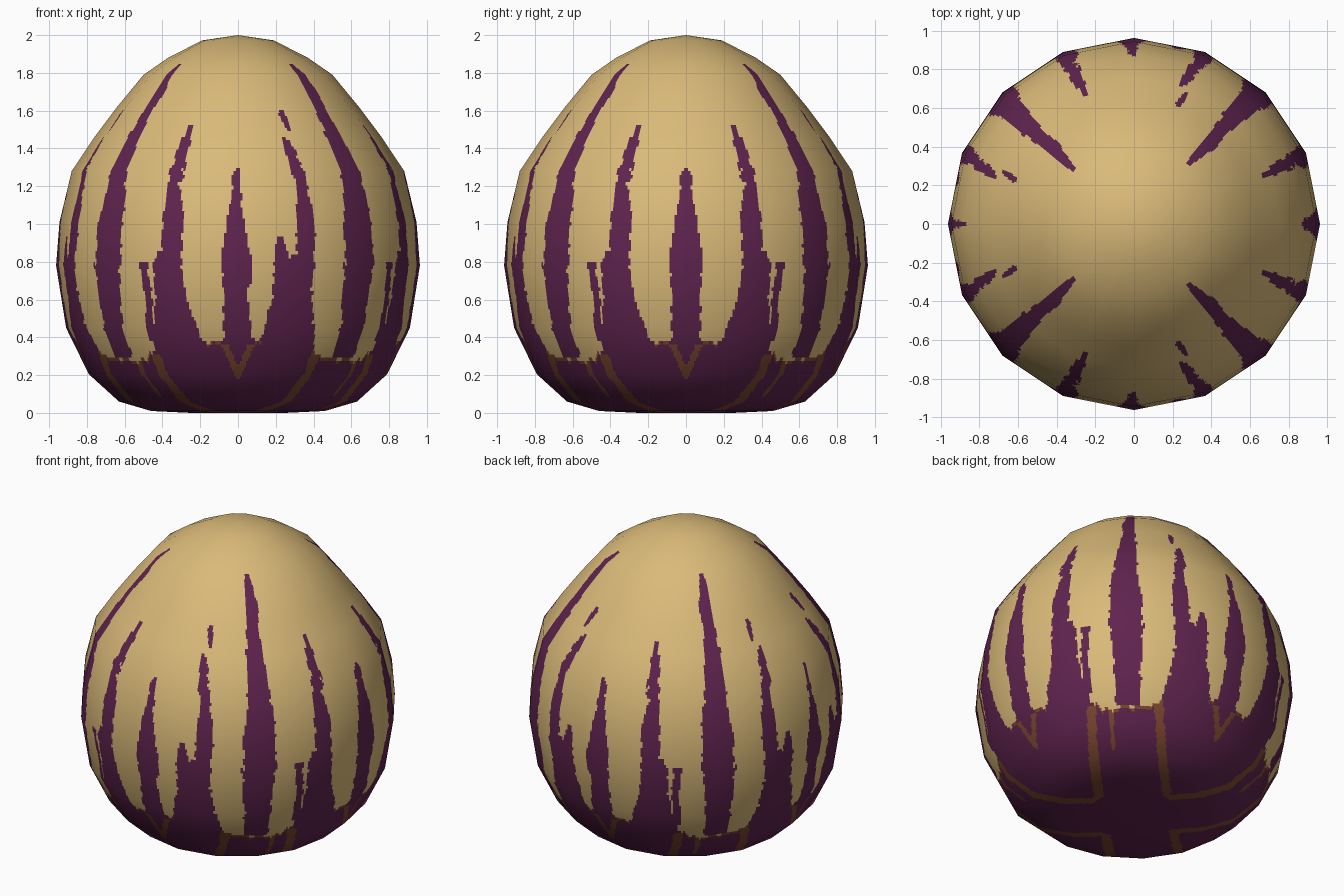
import bpy, math
from mathutils import Vector, noise

if "Cube" in bpy.data.objects:
    bpy.data.objects.remove(bpy.data.objects["Cube"])

SIDES, SUB, STEP = 16, 30, 0.02

# Egg outline: (radius, height) from bottom pole to top pole
PROFILE = [(0, 0), (0.25, 0.0), (0.46, 0.01), (0.63, 0.06), (0.79, 0.205), (0.91, 0.45),
           (0.963, 0.78), (0.945, 1.01), (0.88, 1.28), (0.76, 1.46), (0.64, 1.62),
           (0.50, 1.79), (0.37, 1.88), (0.19, 1.972), (0, 2.0)]

# Drips on one quarter: (height, start angle, end angle), the quarter repeats round the egg
SIDE_DRIP = [(0.3, 0, 8), (0.4, 0, 5.2), (0.6, 0, 4.6), (0.8, 0, 5.4), (1.0, 0, 3.4), (1.2, 0, 2.2), (1.3, 0, 0.8)]
LEFT_DRIP = [(0.3, 9, 33), (0.4, 13, 30.5), (0.6, 17.3, 28.2), (0.8, 18.6, 28.4), (0.87, 18.4, 25.3),
             (1.03, 17.8, 24.8), (1.2, 20, 24.6), (1.4, 19.2, 23.5), (1.53, 19.8, 21.6)]
LEFT_SPUR = [(0.38, 30, 33), (0.6, 29.8, 32.2), (0.79, 30.5, 33.6)]
TALL_DRIP = [(0.3, 42.5, 52), (0.6, 41.8, 53.3), (0.8, 41, 53), (1.0, 41, 53), (1.2, 42, 51),
             (1.4, 43, 51), (1.6, 44.3, 50.5), (1.7, 42.5, 50.5), (1.85, 46, 50)]
RIGHT_DRIP = [(0.3, 60, 83), (0.4, 62.6, 81.8), (0.6, 65.2, 78.6), (0.8, 65, 78.2), (0.84, 64.6, 71),
              (1.0, 64.4, 70.6), (1.2, 66, 69.6), (1.4, 68, 72), (1.46, 70.5, 72.5)]
RIGHT_SPUR = [(0.78, 74, 78), (0.86, 74.2, 78), (0.94, 75.5, 77)]
DROPLET = [(1.49, 67.5, 69), (1.55, 67.5, 70.5), (1.61, 69, 71)]
FRONT_DRIP = [(0.3, 82, 90), (0.4, 84.8, 90), (0.6, 86.8, 90), (0.8, 85, 90), (0.98, 88.2, 90), (1.3, 89.3, 90)]
DRIPS = [SIDE_DRIP, LEFT_DRIP, LEFT_SPUR, TALL_DRIP, RIGHT_DRIP, RIGHT_SPUR, DROPLET, FRONT_DRIP]
# Upper edge of the dark base: (angle, height)
EDGE = [(0, 0.4), (14, 0.36), (30, 0.31), (42, 0.28), (56, 0.28), (65, 0.33), (78, 0.35), (90, 0.40)]


def interp(table, x):
    """Interpolate rows keyed by their first value."""
    for p, q in zip(table, table[1:]):
        if p[0] <= x <= q[0]:
            f = (x - p[0]) / (q[0] - p[0])
            return [u + (v - u) * f for u, v in zip(p[1:], q[1:])]
    return None


def paint(c):
    """0 tan shell, 1 purple drips, 2 brown streaks."""
    t = abs(math.degrees(math.atan2(c.y, c.x))) % 90
    z, r = c.z, math.hypot(c.x, c.y)
    rough = noise.noise((t * 0.7, z * 22, 3.1)) * 1.1
    edge = interp(EDGE, t)[0] + 0.04 * noise.noise((t * 0.35, 7.3, 0.5))
    if z < edge:
        w = r * math.sin(math.radians(t - 45)) + rough * 0.008
        if r > 0.28 and (-0.22 < w < -0.16 or 0.195 < w < 0.25
                         or (-0.08 < w < -0.055 and z > 0.08)):
            return 2
        # chevron on the four axes
        if 0.18 < z < 0.36 and abs(min(t, 90 - t) - (z - 0.2) * 30) < 1.3:
            return 2
    for d in DRIPS:
        span = interp(d, z)
        if span:
            lo = span[0] + (rough if span[0] > 0 else -1)
            hi = span[1] + (rough if span[1] < 90 else 1)
            if lo <= t <= hi:
                return 1
    if z < edge:
        return 2 if z > edge - 0.015 else 1
    return 0


# Outline normals, then fine rows along each straight outline segment
def seg_normal(i):
    (r0, z0), (r1, z1) = PROFILE[i], PROFILE[i + 1]
    return Vector((z1 - z0, r0 - r1)).normalized()


last = len(PROFILE) - 1
pn = [Vector((0, -1))] + [(seg_normal(i - 1) + seg_normal(i)).normalized() for i in range(1, last)] + [Vector((0, 1))]
rows = []
for i in range(last):
    a, b = Vector(PROFILE[i]), Vector(PROFILE[i + 1])
    n = max(1, round((b - a).length / STEP))
    rows += [(a.lerp(b, k / n), pn[i].lerp(pn[i + 1], k / n).normalized()) for k in range(n)]
rows = rows[1:]

# Sixteen-sided shell, finely divided so the paint can follow the faces
cols, half = SIDES * SUB, math.pi / SIDES
verts, normals, faces = [], [], []
for p, n in rows:
    for k in range(cols):
        ang = 2 * math.pi * k / cols
        r = p.x * math.cos(half) / math.cos(ang % (2 * half) - half)
        verts.append((r * math.cos(ang), r * math.sin(ang), p.y))
        normals.append((n.x * math.cos(ang), n.x * math.sin(ang), n.y))
bottom, top = len(verts), len(verts) + 1
verts += [(0, 0, 0), (0, 0, 2)]
normals += [(0, 0, -1), (0, 0, 1)]
end = (len(rows) - 1) * cols
for k in range(cols):
    m = (k + 1) % cols
    faces.append((bottom, m, k))
    faces.append((top, end + k, end + m))
    for j in range(0, end, cols):
        faces.append((j + k, j + m, j + cols + m, j + cols + k))

mesh = bpy.data.meshes.new("egg_shell")
mesh.from_pydata(verts, [], faces)
egg = bpy.data.objects.new("egg_shell", mesh)
bpy.context.collection.objects.link(egg)

for name, col in (("tan_shell", (0.70, 0.49, 0.19, 1)),
                  ("purple_drips", (0.115, 0.017, 0.077, 1)),
                  ("brown_streaks", (0.21, 0.065, 0.03, 1))):
    mat = bpy.data.materials.new(name)
    mat.diffuse_color = col
    mat.use_nodes = True
    mat.node_tree.nodes["Principled BSDF"].inputs["Base Color"].default_value = mat.diffuse_color
    mesh.materials.append(mat)

for f in mesh.polygons:
    f.use_smooth = True
    f.material_index = paint(f.center)
mesh.normals_split_custom_set_from_vertices(normals)
